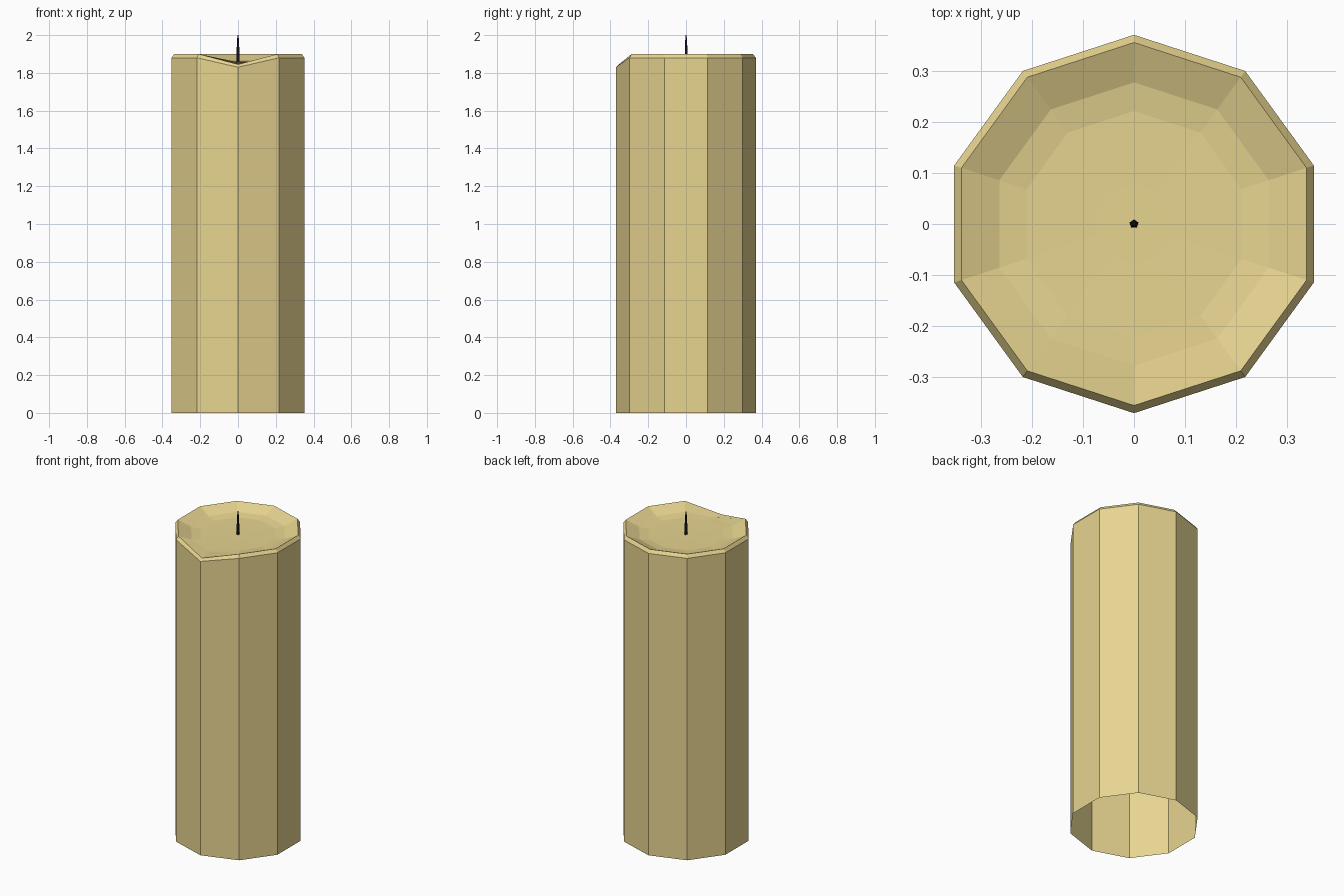
import bpy, bmesh
from math import sin, cos, pi

if "Cube" in bpy.data.objects:
    bpy.data.objects.remove(bpy.data.objects["Cube"])


def material(name, color):
    m = bpy.data.materials.new(name)
    m.diffuse_color = (*color, 1)
    m.use_nodes = True
    m.node_tree.nodes["Principled BSDF"].inputs["Base Color"].default_value = m.diffuse_color
    return m


def lathe(name, profile, sides, start, mat, height=None, cap=True):
    """Faceted lathe; height(ring, side, z) may adjust single points."""
    bm = bmesh.new()
    rings = []
    for j, (r, z) in enumerate(profile):
        ring = []
        for i in range(sides):
            a = start + 2 * pi * i / sides
            zz = height(j, i, z) if height else z
            ring.append(bm.verts.new((r * cos(a), r * sin(a), zz)))
        rings.append(ring)
    for lo, hi in zip(rings, rings[1:]):
        for i in range(sides):
            k = (i + 1) % sides
            bm.faces.new((lo[i], lo[k], hi[k], hi[i]))
    if cap:
        bm.faces.new(rings[-1])
    me = bpy.data.meshes.new(name)
    bm.to_mesh(me)
    bm.free()
    ob = bpy.data.objects.new(name, me)
    bpy.context.collection.objects.link(ob)
    me.materials.append(mat)
    return ob


wax = material("wax", (0.80, 0.66, 0.28))
black = material("burnt_wick", (0.01, 0.01, 0.012))

# Wax body: ten-sided shell, open below, bevelled rim and shallow melted pool
body = [(0.37, 0), (0.37, 1.88), (0.355, 1.90), (0.277, 1.868),
        (0.221, 1.860), (0.078, 1.858)]
# The front corner (side 0) has melted down
front_heights = {1: 1.83, 2: 1.845, 3: 1.856}
lathe("candle_body", body, 10, -pi / 2, wax,
      lambda j, i, z: front_heights.get(j, z) if i == 0 else z)

# Wick: thin tapered pentagon
lathe("wick", [(0.009, 1.85), (0.008, 1.91), (0.006, 1.96), (0.003, 2.0)],
      5, pi / 2, black)
